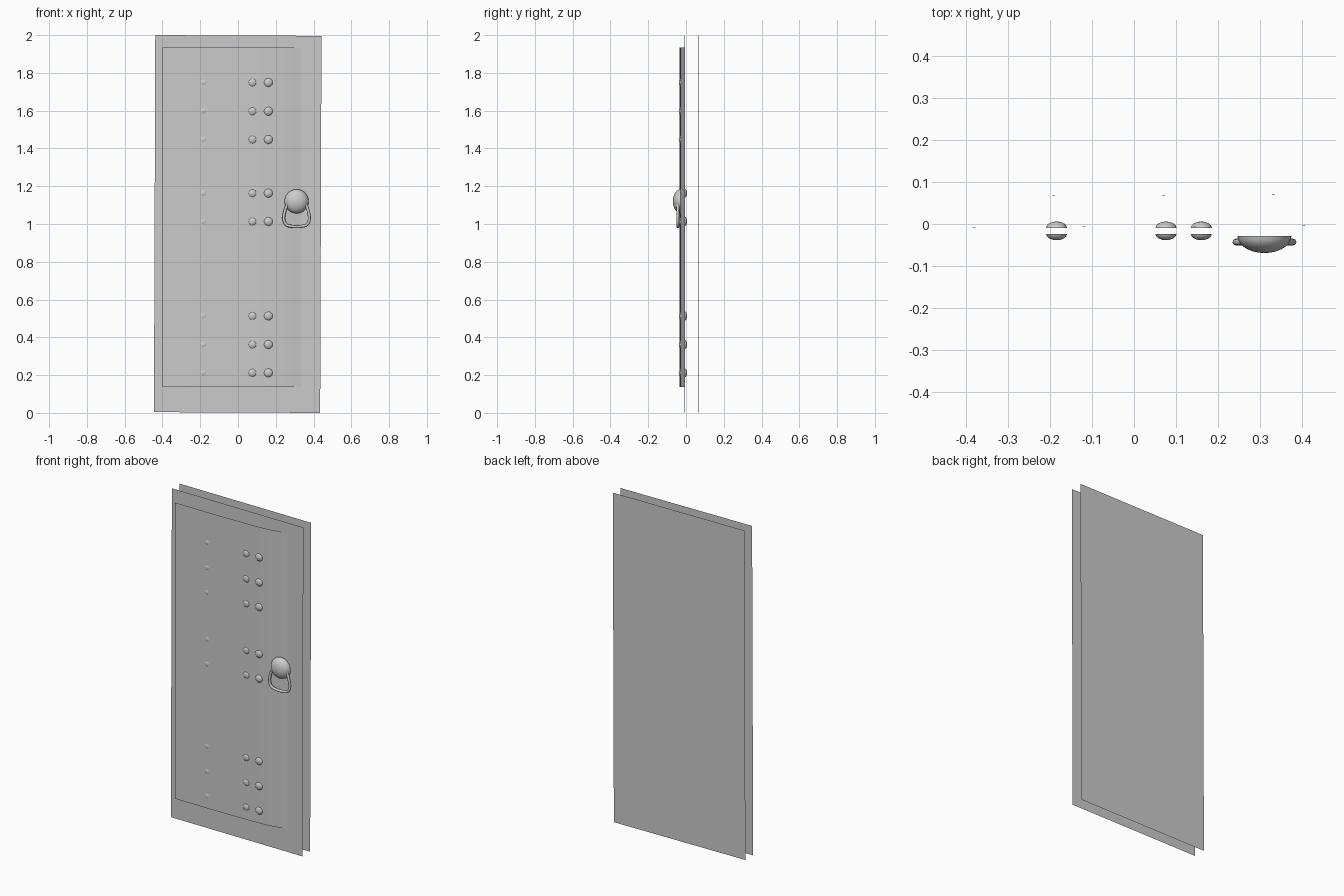
import bpy, bmesh, math

if "Cube" in bpy.data.objects:
    bpy.data.objects.remove(bpy.data.objects["Cube"])


def make_object(name, bm, smooth=True):
    mesh = bpy.data.meshes.new(name)
    bm.to_mesh(mesh)
    bm.free()
    for p in mesh.polygons:
        p.use_smooth = smooth
    ob = bpy.data.objects.new(name, mesh)
    bpy.context.collection.objects.link(ob)
    return ob


def sheet(name, y_left, y_right):
    """Thin door face, turned very slightly in its own plane."""
    bm = bmesh.new()
    corners = [(-.445, y_left, .004), (.435, y_right, 0),
               (.442, y_right, 1.996), (-.438, y_left, 2)]
    bm.faces.new([bm.verts.new(c) for c in corners])
    return make_object(name, bm, False)


def dome(bm, x, y, z, radius, height, segs, rings):
    """Open spherical cap; negative height bulges towards the front."""
    loops = []
    for r in range(rings):
        a = math.pi / 2 * r / rings
        loops.append([bm.verts.new((x + radius * math.cos(a) * math.cos(t),
                                    y + height * math.sin(a),
                                    z + radius * math.cos(a) * math.sin(t)))
                      for t in (2 * math.pi * i / segs for i in range(segs))])
    tip = bm.verts.new((x, y + height, z))
    faces = []
    for i in range(segs):
        j = (i + 1) % segs
        for a, b in zip(loops, loops[1:]):
            faces.append((a[i], a[j], b[j], b[i]))
        faces.append((loops[-1][i], loops[-1][j], tip))
    for f in faces:
        bm.faces.new(f if height < 0 else f[::-1])


# front and back door faces
sheet("front_face", -.008, -.004)
back = sheet("back_face", .066, .070)
back.data.flip_normals()

# raised panel, curving back into the front face on the right
profile = [(-.40, -.034), (-.30, -.035), (-.18, -.0355), (-.05, -.0345),
           (.08, -.032), (.16, -.0295), (.22, -.025), (.28, -.016), (.335, -.005)]
bm = bmesh.new()
low = [bm.verts.new((x, y, .138)) for x, y in profile]
high = [bm.verts.new((x, y, 1.934)) for x, y in profile]
for i in range(len(profile) - 1):
    bm.faces.new((low[i], low[i + 1], high[i + 1], high[i]))
make_object("raised_panel", bm)

# studs: front caps everywhere, matching back caps on the lower rows
bm = bmesh.new()
for z in (1.749, 1.597, 1.447, 1.163, 1.013, .513, .362, .212):
    for x in (-.184, .076, .16):
        dome(bm, x, -.0235, z, .025, -.0150, 16, 4)
        if z < 1.3:
            dome(bm, x, -.0095, z, .025, .0155, 16, 4)
make_object("studs", bm)

# handle boss
bm = bmesh.new()
dome(bm, .31, -.029, 1.12, .064, -.040, 24, 7)
make_object("handle_boss", bm)

# handle ring: half outline mirrored about the boss
half = [(0, .986), (.028, .988), (.055, .997), (.067, 1.022), (.064, 1.06), (.050, 1.105)]
path = [(-x, z) for x, z in half[:0:-1]] + half
cu = bpy.data.curves.new("handle_ring", 'CURVE')
cu.dimensions = '3D'
cu.bevel_depth = .008
cu.bevel_resolution = 2
cu.resolution_u = 4
cu.use_fill_caps = True
sp = cu.splines.new('BEZIER')
sp.bezier_points.add(len(path) - 1)
for bp, (x, z) in zip(sp.bezier_points, path):
    bp.co = (.31 + x, -.043, z)
    bp.handle_left_type = bp.handle_right_type = 'AUTO'
ring = bpy.data.objects.new("handle_ring", cu)
bpy.context.collection.objects.link(ring)
